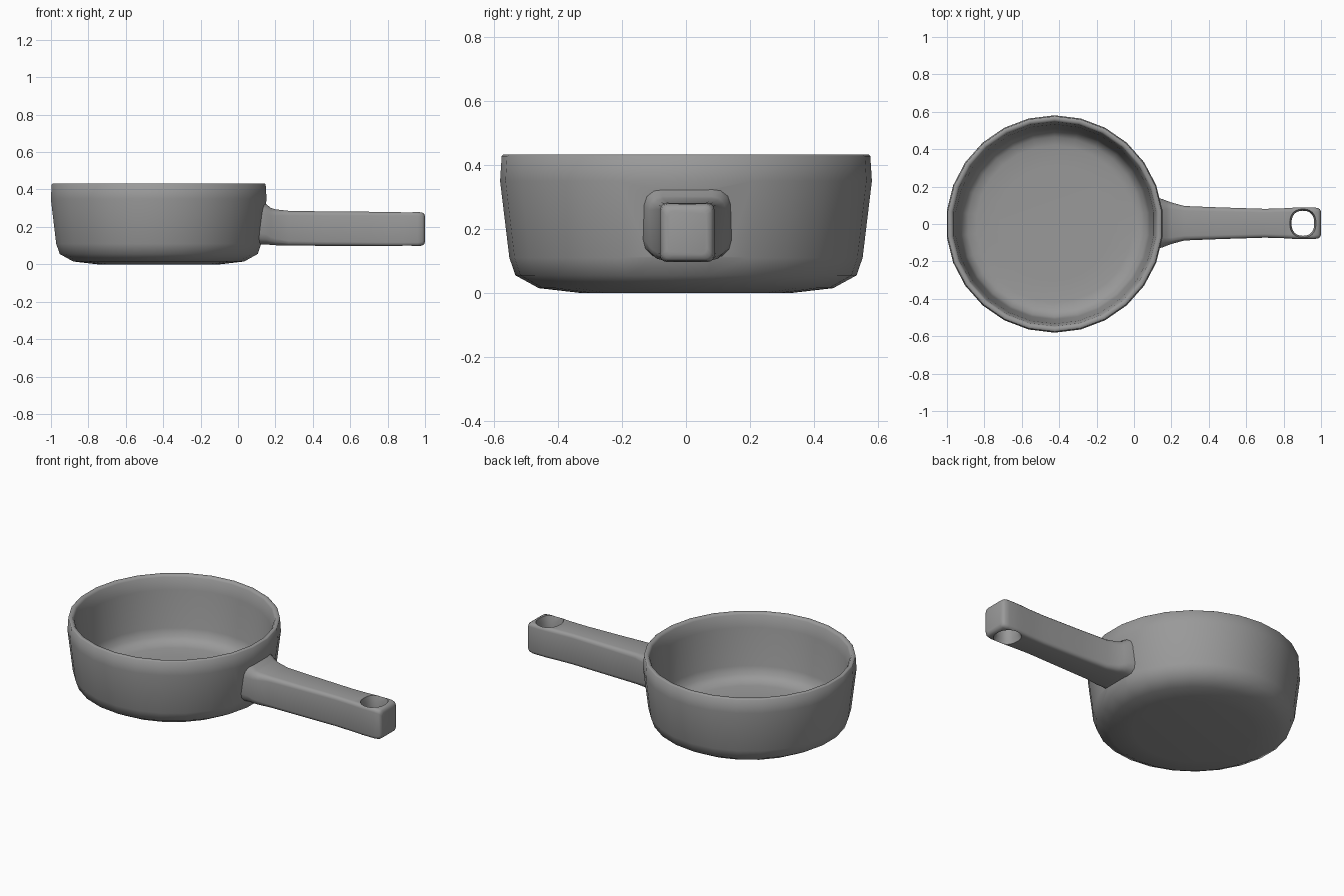
import bpy, bmesh, math

cube = bpy.data.objects.get("Cube")
if cube:
    bpy.data.objects.remove(cube)

grey = bpy.data.materials.new("pan grey")
grey.use_nodes = True
colour = (0.32, 0.32, 0.32, 1)
grey.diffuse_color = colour
grey.node_tree.nodes["Principled BSDF"].inputs["Base Color"].default_value = colour

PAN_X = -0.424
HANDLE_Y = 0.004
SIDES = 26


def make_object(name, bm):
    bmesh.ops.recalc_face_normals(bm, faces=bm.faces)
    mesh = bpy.data.meshes.new(name)
    bm.to_mesh(mesh)
    bm.free()
    mesh.materials.append(grey)
    obj = bpy.data.objects.new(name, mesh)
    bpy.context.collection.objects.link(obj)
    return obj


def loft(name, rings):
    """Skin closed rings of points and cap both ends."""
    bm = bmesh.new()
    loops = [[bm.verts.new(p) for p in ring] for ring in rings]
    n = len(loops[0])
    for a, b in zip(loops, loops[1:]):
        for i in range(n):
            j = (i + 1) % n
            bm.faces.new((a[i], a[j], b[j], b[i]))
    bm.faces.new(loops[0])
    bm.faces.new(loops[-1])
    return make_object(name, bm)


def oval(x, y, z, rx, ry, power=1.0):
    """Horizontal ring; a power below one makes it squarer."""
    def soften(v):
        return math.copysign(abs(v) ** power, v)
    angles = [math.pi / 2 + math.tau * i / SIDES for i in range(SIDES)]
    return [(x + rx * soften(math.cos(a)), y + ry * soften(math.sin(a)), z)
            for a in angles]


def rounded_section(x, half_width, low, high, radius):
    """Rounded rectangle across the handle."""
    points = []
    for k in range(4):
        sy = 1 if k in (0, 3) else -1
        top = k < 2
        cy = HANDLE_Y + sy * (half_width - radius)
        cz = high - radius if top else low + radius
        for step in range(4):
            a = math.pi / 2 * (k + step / 3)
            points.append((x, cy + radius * math.cos(a), cz + radius * math.sin(a)))
    return points


def apply_boolean(target, cutter, operation):
    mod = target.modifiers.new(operation.lower(), 'BOOLEAN')
    mod.operation = operation
    mod.solver = 'EXACT'
    mod.object = cutter
    bpy.ops.object.select_all(action='DESELECT')
    target.select_set(True)
    bpy.context.view_layer.objects.active = target
    bpy.ops.object.modifier_apply(modifier=mod.name)
    bpy.data.objects.remove(cutter)


# Bowl: outside from base to rim, then down the inside to the floor
profile = [(0.33, 0), (0.46, 0.015), (0.533, 0.055), (0.552, 0.11),
           (0.581, 0.35), (0.576, 0.428), (0.571, 0.432), (0.555, 0.432),
           (0.546, 0.42), (0.533, 0.35), (0.51, 0.13), (0.497, 0.085),
           (0.465, 0.06), (0.42, 0.052), (0.3, 0.05)]
pan = loft("saucepan", [oval(PAN_X, 0, z, r, r) for r, z in profile])

# Handle: flared root, straight grip, rounded end
stations = [(0.105, 0.14, 0.108, 0.345, 0.06), (0.15, 0.13, 0.106, 0.322, 0.055),
            (0.175, 0.12, 0.104, 0.302, 0.042), (0.2, 0.111, 0.102, 0.294, 0.035),
            (0.27, 0.092, 0.1, 0.286, 0.025),
            (0.45, 0.085, 0.099, 0.283, 0.022), (0.7, 0.077, 0.098, 0.281, 0.02),
            (0.8, 0.08, 0.097, 0.28, 0.02), (0.88, 0.085, 0.097, 0.28, 0.02),
            (0.96, 0.085, 0.097, 0.28, 0.02), (0.985, 0.081, 0.1, 0.277, 0.02),
            (0.995, 0.074, 0.107, 0.27, 0.02), (1.0, 0.062, 0.12, 0.257, 0.02)]
handle = loft("handle", [rounded_section(*station) for station in stations])

# Hanging hole through the end of the handle, flared at both mouths
hole_rings = [(0.08, 0.072), (0.1, 0.07), (0.125, 0.061),
              (0.252, 0.061), (0.277, 0.07), (0.3, 0.072)]
hole = loft("hole_cutter", [oval(0.903, HANDLE_Y, z, r, r + 0.006, 0.85)
                            for z, r in hole_rings])
hole.hide_render = True
apply_boolean(handle, hole, 'DIFFERENCE')

# Merge the handle into the bowl so the inside stays clean
apply_boolean(pan, handle, 'UNION')
bpy.ops.object.shade_smooth_by_angle(angle=math.radians(60))
